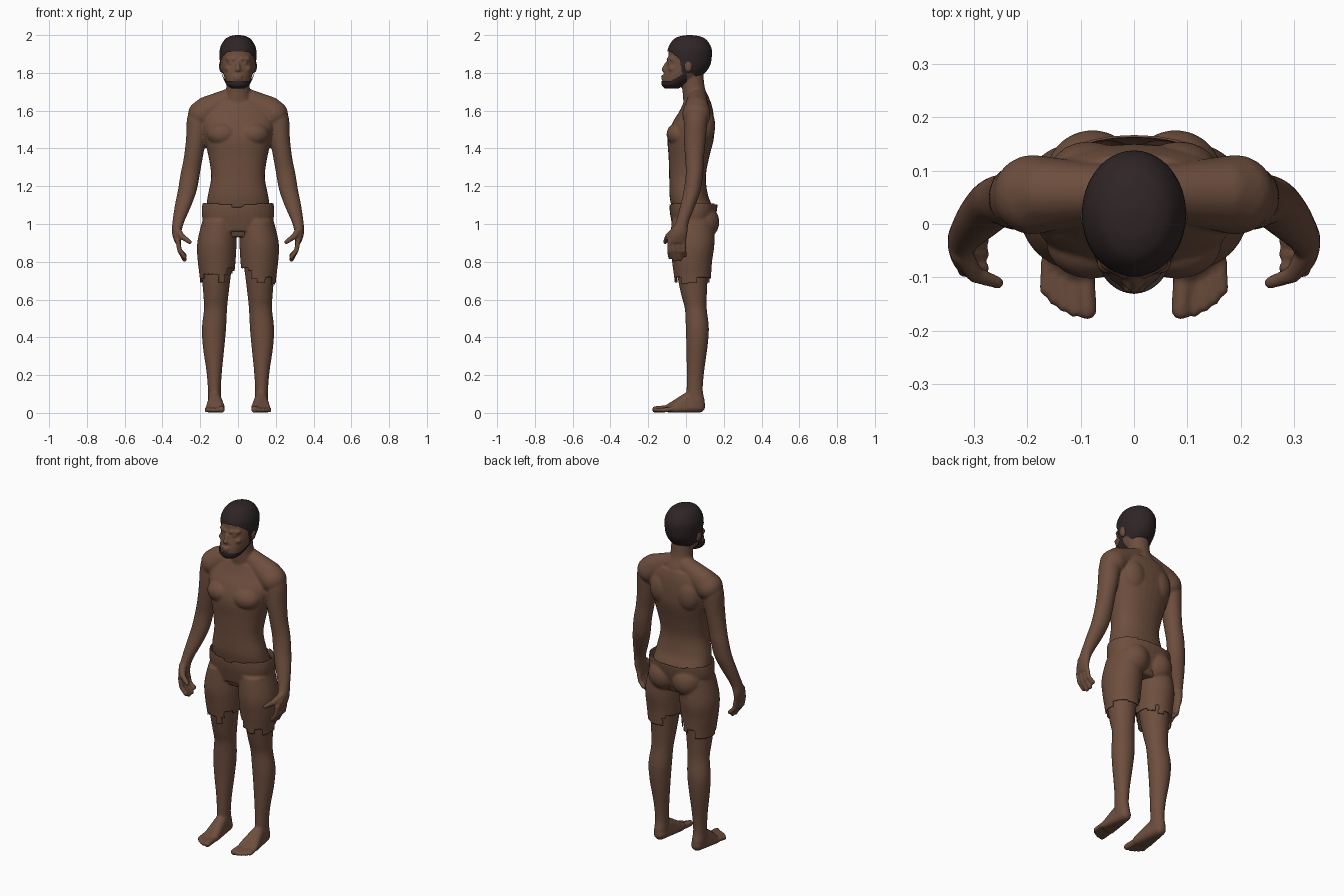
import bpy, bmesh, math, random
from mathutils import Vector

random.seed(4)
if "Cube" in bpy.data.objects:
    bpy.data.objects.remove(bpy.data.objects["Cube"])


def material(name, rgb):
    m = bpy.data.materials.new(name)
    m.use_nodes = True
    m.diffuse_color = (*rgb, 1)
    m.node_tree.nodes["Principled BSDF"].inputs["Base Color"].default_value = (*rgb, 1)
    return m


SKIN = material("brown skin and cloth", (0.155, 0.077, 0.048))
HAIR = material("black brown hair", (0.028, 0.018, 0.019))


def spline(rows, steps):
    """Smooth the rows of a section list."""
    rows = [Vector(r) for r in rows]
    out = []
    for i in range(len(rows) - 1):
        a, b, c, d = rows[max(i - 1, 0)], rows[i], rows[i + 1], rows[min(i + 2, len(rows) - 1)]
        for k in range(steps):
            t = k / steps
            out.append(b + (c - a) * (t / 2) + (2 * a - 5 * b + 4 * c - d) * (t * t / 2)
                       + (3 * b - a - 3 * c + d) * (t ** 3 / 2))
    return out + [rows[-1]]


def loft(bm, rows, side=1, power=2.0, n=32, steps=4, grow=0.0):
    """Closed skin over rows of (x, y, z, half width, half depth)."""
    rings = []
    for x, y, z, rx, ry in spline(rows, steps):
        ring = []
        for k in range(n):
            a = math.tau * k / n
            c, s = math.cos(a), math.sin(a)
            ring.append(bm.verts.new((
                side * x + (rx + grow) * math.copysign(abs(c) ** (2 / power), c),
                y + (ry + grow) * math.copysign(abs(s) ** (2 / power), s), z)))
        rings.append(ring)
    for p, q in zip(rings, rings[1:]):
        for k in range(n):
            j = (k + 1) % n
            bm.faces.new((p[k], p[j], q[j], q[k]))
    bm.faces.new(rings[0])
    bm.faces.new(rings[-1])


tmp = bmesh.new()
bmesh.ops.create_icosphere(tmp, subdivisions=3, radius=1)
DIRS = [v.co.copy() for v in tmp.verts]
tmp.free()


def hull(bm, *balls, side=1):
    """Convex hull round balls given as (x, y, z, radius) or (x, y, z, rx, ry, rz)."""
    verts = []
    for x, y, z, *r in balls:
        r = r if len(r) == 3 else r * 3
        verts += [bm.verts.new((side * x + d.x * r[0], y + d.y * r[1], z + d.z * r[2])) for d in DIRS]
    res = bmesh.ops.convex_hull(bm, input=verts)
    inner = {g for g in res["geom_interior"] + res["geom_unused"] if isinstance(g, bmesh.types.BMVert)}
    bmesh.ops.delete(bm, geom=list(inner), context="VERTS")


def chain(bm, points, radius, side):
    for a, b in zip(points, points[1:]):
        hull(bm, (*a, radius), (*b, radius), side=side)


def finish(name, bm, mat, voxel=0, smooth=0, keep=None):
    """Make an object, fuse its parts and trim it by a rule."""
    bmesh.ops.recalc_face_normals(bm, faces=bm.faces[:])
    mesh = bpy.data.meshes.new(name)
    bm.to_mesh(mesh)
    bm.free()
    ob = bpy.data.objects.new(name, mesh)
    bpy.context.collection.objects.link(ob)
    if voxel:
        mod = ob.modifiers.new("fuse", "REMESH")
        mod.mode = "VOXEL"
        mod.voxel_size = voxel
        mod = ob.modifiers.new("soften", "SMOOTH")
        mod.factor, mod.iterations = 0.5, smooth
        dg = bpy.context.evaluated_depsgraph_get()
        baked = bpy.data.meshes.new_from_object(ob.evaluated_get(dg))
        ob.modifiers.clear()
        ob.data = baked
    if keep:
        bm = bmesh.new()
        bm.from_mesh(ob.data)
        drop = [f for f in bm.faces if not keep(f.calc_center_median())]
        bmesh.ops.delete(bm, geom=drop, context="FACES")
        bm.to_mesh(ob.data)
        bm.free()
    ob.data.materials.clear()
    ob.data.materials.append(mat)
    ob.data.shade_smooth()
    return ob


def ramp(points, t):
    for (a, va), (b, vb) in zip(points, points[1:]):
        if t <= b:
            return va + (vb - va) * max(0, (t - a) / (b - a))
    return points[-1][1]


HEAD = [(0, -.075, 1.718, .028, .03), (0, -.066, 1.738, .054, .056), (0, -.025, 1.78, .074, .096),
        (0, .005, 1.83, .086, .111), (0, .017, 1.88, .090, .112), (0, .02, 1.93, .088, .108),
        (0, .02, 1.967, .066, .083), (0, .02, 1.987, .038, .048), (0, .02, 1.994, .005, .005)]

# Torso and neck
body = bmesh.new()
loft(body, [(0, .04, .93, .16, .08), (0, .04, 1.0, .178, .105), (0, .035, 1.08, .17, .11),
            (0, .015, 1.15, .16, .102), (0, .008, 1.25, .142, .097), (0, .015, 1.35, .155, .107),
            (0, .025, 1.45, .178, .122), (0, .038, 1.53, .195, .112), (0, .055, 1.6, .18, .088),
            (0, .06, 1.65, .13, .07)], power=2.25)
loft(body, [(0, .06, 1.6, .10, .07), (0, .055, 1.66, .078, .07), (0, .04, 1.72, .062, .06),
            (0, .03, 1.82, .06, .06)])
loft(body, HEAD)

# Face
hull(body, (0, -.099, 1.855, .009), (0, -.118, 1.818, .013))
hull(body, (.013, -.108, 1.813, .010), (-.013, -.108, 1.813, .010))
for z in (1.782, 1.768):
    hull(body, (0, -.121, z, .024, .011, .007))

for s in (1, -1):
    # Brow, eyelid, cheek and ear
    hull(body, (.018, -.094, 1.872, .010), (.055, -.074, 1.873, .011), side=s)
    hull(body, (.035, -.087, 1.852, .015, .010, .009), side=s)
    hull(body, (.048, -.072, 1.822, .023, .022, .018), side=s)
    hull(body, (.088, .012, 1.835, .013, .022, .033), side=s)
    # Chest, shoulder and shoulder blade
    hull(body, (.08, -.035, 1.475, .085, .068, .065), side=s)
    hull(body, (.04, .06, 1.67, .05), (.17, .06, 1.612, .062), (.19, .055, 1.58, .075), side=s)
    hull(body, (.085, .095, 1.52, .075, .06, .10), side=s)
    # Arm
    loft(body, [(.195, .055, 1.61, .06, .06), (.212, .052, 1.55, .059, .062), (.222, .047, 1.45, .053, .058),
                (.237, .045, 1.35, .05, .05), (.252, .045, 1.27, .051, .046), (.268, .033, 1.18, .05, .045),
                (.29, .01, 1.1, .044, .04), (.316, -.02, 1.01, .031, .035), (.325, -.038, .95, .024, .045),
                (.317, -.05, .9, .017, .049)], s)
    # Fingers and thumb
    for y, tip in ((-.088, .825), (-.062, .812), (-.036, .815), (-.012, .835)):
        chain(body, [(.319, y, .91), (.309, y, .86), (.283, y + .005, tip)], .0125, s)
    hull(body, (.325, -.055, .97, .021), (.298, -.095, .935, .016), side=s)
    hull(body, (.298, -.095, .935, .016), (.256, -.11, .905, .012), side=s)
    # Leg
    loft(body, [(.1, .03, .98, .085, .09), (.11, .03, .85, .088, .092), (.115, .035, .72, .076, .08),
                (.117, .043, .62, .066, .067), (.119, .052, .55, .061, .058), (.127, .06, .45, .064, .061),
                (.129, .058, .35, .057, .056), (.126, .05, .22, .041, .046), (.125, .046, .12, .034, .043),
                (.124, .05, .06, .036, .05), (.124, .055, .025, .032, .042)], s)
    # Foot and toes
    hull(body, (.122, .068, .035, .034), (.122, .01, .075, .034), (.094, -.085, .026, .025),
         (.155, -.065, .02, .018), side=s)
    hull(body, (.092, -.1, .022, .019), (.088, -.162, .018, .018), side=s)
    for x, y in ((.113, -.164), (.132, -.154), (.15, -.141), (.166, -.124)):
        hull(body, (x - .004, -.07, .022, .013), (x, y, .014, .0115), side=s)
finish("body", body, SKIN, .006, 4)

# Ragged shorts
shorts = bmesh.new()
loft(shorts, [(0, .035, .96, .17, .10), (0, .038, 1.05, .192, .122), (0, .04, 1.12, .187, .128),
              (0, .04, 1.17, .18, .125)], power=2.2)
for s in (1, -1):
    loft(shorts, [(.1, .035, 1.02, .088, .11), (.112, .033, .9, .104, .118), (.113, .032, .8, .1, .106),
                  (.112, .035, .72, .091, .098), (.112, .038, .63, .086, .092)], s)
    hull(shorts, (.078, .085, 1.01, .09, .092, .095), side=s)
hem = [random.choice((.69, .71, .72, .735)) for _ in range(26)]


def in_shorts(p):
    if p.z > .9:
        notch = abs(p.x) < .03 and p.y < 0
        step = .02 if notch else .012 * (abs(p.x) < .1)
        return p.z < 1.112 - step
    angle = math.atan2(p.y - .035, abs(p.x) - .112)
    sector = int((angle + math.pi) / math.tau * 12.99) + (13 if p.x > 0 else 0)
    inner = .045 if abs(p.x) < .07 else 0
    strand = .03 if p.x > .18 and p.y < .01 else 0
    return p.z > hem[sector] + inner - strand


cloth = finish("ragged_shorts", shorts, SKIN, .007, 4, in_shorts)
thick = cloth.modifiers.new("cloth thickness", "SOLIDIFY")
thick.thickness = .004

# Hair cap and chin beard
HAIRLINE = [(-.13, 1.922), (-.075, 1.908), (-.035, 1.875), (-.02, 1.80), (.01, 1.80),
            (.035, 1.80), (.06, 1.768), (.2, 1.768)]
JAWLINE = [(-.14, 1.755), (-.08, 1.758), (-.03, 1.785), (0, 1.81)]
for name, rule in (("hair", lambda p: p.z > ramp(HAIRLINE, p.y)),
                   ("beard", lambda p: p.y < .005 and p.z < ramp(JAWLINE, p.y))):
    shell = bmesh.new()
    loft(shell, [(x, y, z + (.006 if z > 1.95 else 0), a, b) for x, y, z, a, b in HEAD],
         n=128, steps=12, grow=.007)
    finish(name, shell, HAIR, keep=rule)
